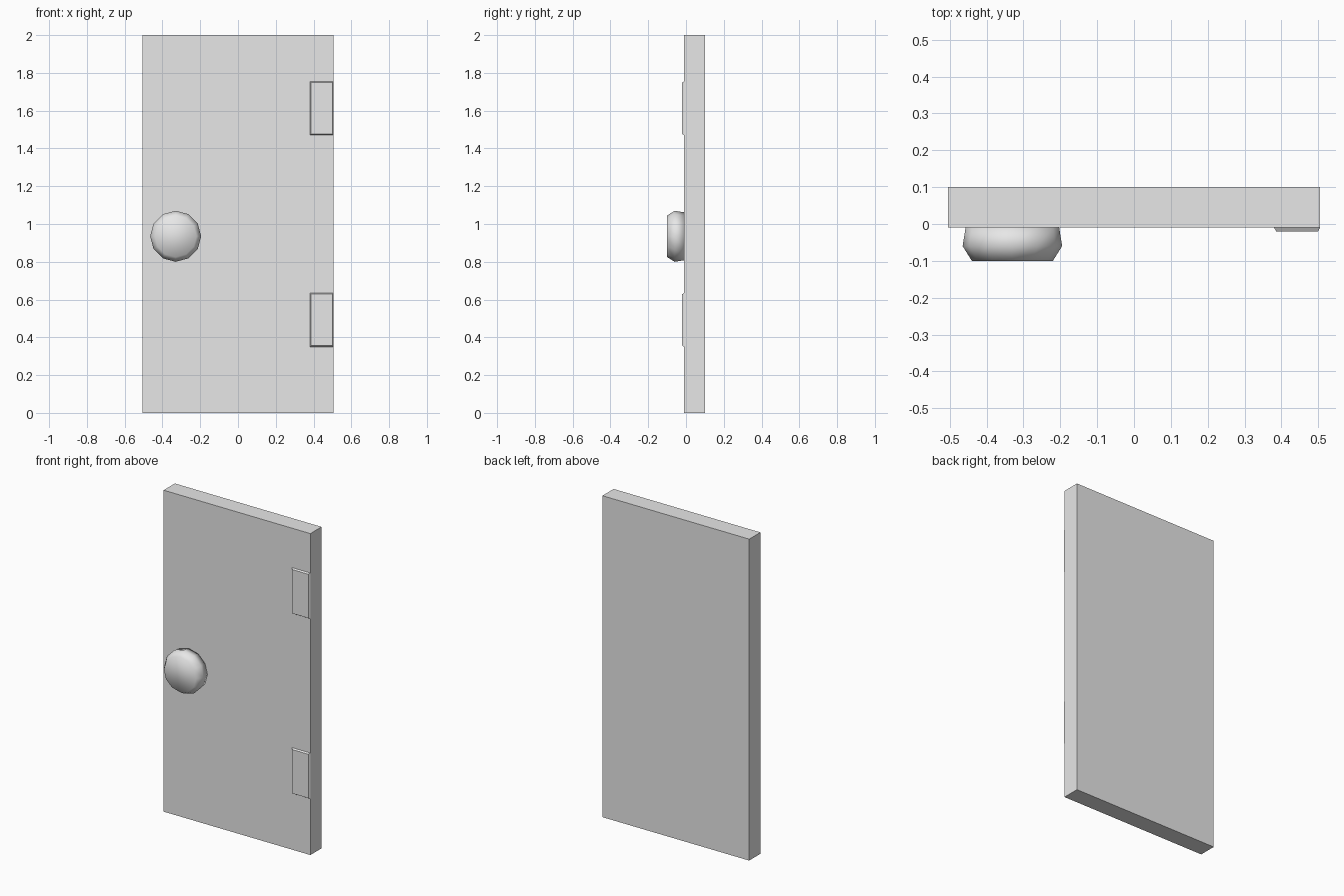
import bpy
import bmesh
import math

cube = bpy.data.objects.get("Cube")
if cube:
    bpy.data.objects.remove(cube, do_unlink=True)

# One plain grey for every part
grey = bpy.data.materials.new("plain grey")
grey.use_nodes = True
colour = (0.8, 0.8, 0.8, 1)
grey.diffuse_color = colour
grey.node_tree.nodes["Principled BSDF"].inputs["Base Color"].default_value = colour


def finish(name, bm):
    bmesh.ops.recalc_face_normals(bm, faces=bm.faces)
    mesh = bpy.data.meshes.new(name)
    bm.to_mesh(mesh)
    bm.free()
    mesh.materials.append(grey)
    obj = bpy.data.objects.new(name, mesh)
    bpy.context.collection.objects.link(obj)
    return obj


def block(name, low, high, inset=0):
    """Box between two corners, its front face narrowed by inset."""
    bm = bmesh.new()
    bmesh.ops.create_cube(bm, size=1)
    mid = [(a + b) / 2 for a, b in zip(low, high)]
    for v in bm.verts:
        front = v.co.y < 0
        for i in range(3):
            size = high[i] - low[i]
            if front and i != 1:
                size -= 2 * inset
            v.co[i] = mid[i] + v.co[i] * size
    return finish(name, bm)


# Door slab
block("door_panel", (-0.505, -0.01, 0), (0.505, 0.10, 2))

# Hinge plates with chamfered rims
for name, z in (("lower_hinge", 0.35), ("upper_hinge", 1.47)):
    block(name, (0.38, -0.02, z), (0.505, -0.01, z + 0.285), 0.006)

# Round knob: rings of (radius, y) joined and capped
bm = bmesh.new()
sides = 12
rings = []
for radius, y in ((0.127, -0.01), (0.135, -0.06), (0.11, -0.10)):
    ring = []
    for i in range(sides):
        a = 2 * math.pi * i / sides
        ring.append(bm.verts.new((-0.33 + radius * math.cos(a), y,
                                  0.935 + radius * math.sin(a))))
    rings.append(ring)
for r, s in zip(rings, rings[1:]):
    for i in range(sides):
        j = (i + 1) % sides
        bm.faces.new((r[i], r[j], s[j], s[i]))
bm.faces.new(rings[0])
bm.faces.new(rings[-1])
for f in bm.faces:
    f.smooth = True
finish("door_knob", bm)
